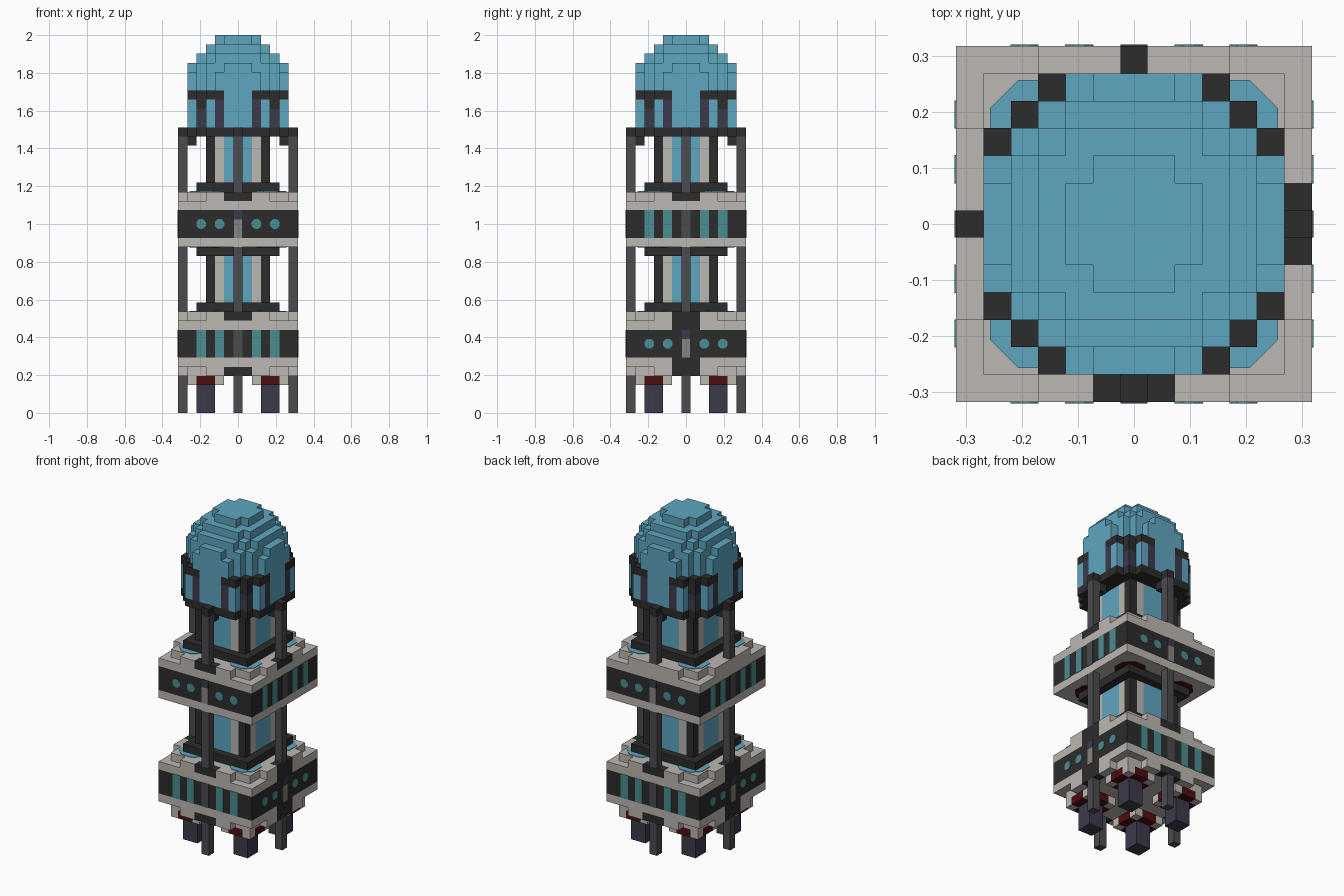
import bpy, bmesh
from math import pi, cos, sin
from mathutils import Vector

cube = bpy.data.objects.get("Cube")
if cube:
    bpy.data.objects.remove(cube, do_unlink=True)

U = 2 / 41  # block size


def material(name, rgb):
    lin = [((c / 255 + 0.055) / 1.055) ** 2.4 for c in rgb] + [1]
    m = bpy.data.materials.new(name)
    m.use_nodes = True
    m.diffuse_color = lin
    m.node_tree.nodes["Principled BSDF"].inputs["Base Color"].default_value = lin
    return m


BLUE = material("glass blue", (95, 166, 192))
STONE = material("pale stone", (188, 183, 177))
BLACK = material("charcoal", (44, 44, 44))
STEEL = material("dark steel", (76, 76, 80))
NAVY = material("slate navy", (60, 58, 75))
RED = material("deep red", (76, 14, 16))
TEAL = material("window teal", (74, 142, 146))
GREY = material("mid grey", (136, 134, 131))

grid = {}    # block position -> part name
colour = {}  # part name -> material


def put(part, mat, cells):
    colour[part] = mat
    for c in cells:
        grid[c] = part


def box(xs, ys, zs):
    """Blocks of an inclusive range on each axis."""
    return [(x, y, z) for x in range(xs[0], xs[1] + 1)
            for y in range(ys[0], ys[1] + 1) for z in range(zs[0], zs[1] + 1)]


def square(r, z0, z1):
    return box((-r, r), (-r, r), (z0, z1))


def disc(limit, z0, z1):
    return [c for c in square(6, z0, z1) if c[0] ** 2 + c[1] ** 2 <= limit]


def stepped(z):
    """Square layer with its corners cut in."""
    return [c for c in square(6, z, z)
            if max(abs(c[0]), abs(c[1])) <= 5 or min(abs(c[0]), abs(c[1])) <= 3]


def four(x, y):
    return {(x, y), (-y, x), (-x, -y), (y, -x)}


def eight(x, y):
    return four(x, y) | four(y, x)


def column(points, z0, z1):
    return [(x, y, z) for x, y in points for z in range(z0, z1 + 1)]


# Support poles, with arms and caps under the dome
put("support_poles", STEEL, column(four(6, 0), 0, 29))
put("pole_arms", BLACK, column(four(5, 0), 29, 29))

# Two glazed core sections between square flanges
for name, low, high in (("lower", 12, 16), ("upper", 25, 29)):
    put(name + "_core_glass", BLUE, square(3, low, high))
    put(name + "_core_trim", STONE, column(eight(2, 3), low, high))
    put(name + "_core_corners", BLACK, column(four(3, 3), low, high))
for z in (11, 17, 24):
    put("core_flanges", BLACK, square(4, z, z))

# Wide decks: pale slabs around a dark band
for name, base, band in (("lower", 5, 6), ("upper", 18, 19)):
    put(name + "_deck", STONE, square(6, base, base)
        + square(6, band + 3, band + 3) + stepped(band + 4))
    put(name + "_deck_band", BLACK, square(6, band, band + 2))
put("lower_deck", STONE, stepped(4))

# Pole clamps
for s in (-6, 6):
    put("lower_clamps", BLACK, box((s, s), (-1, 1), (4, 10)))
    for z in (4, 10):
        put("lower_clamps", BLACK, box((-1, 1), (s, s), (z, z)))
put("upper_clamps", BLACK, box((-1, 1), (-6, -6), (23, 23))
    + box((6, 6), (-1, 1), (23, 23)))

# Engines: nozzle, red collar and four corner blocks each
for sx in (-1, 1):
    for sy in (-1, 1):
        for x in range(2, 6):
            for y in range(2, 6):
                ends = (x in (2, 5)) + (y in (2, 5))
                if ends == 2:
                    put("engine_skirts", STONE, [(sx * x, sy * y, 3)])
                else:
                    put("engine_collars", RED, [(sx * x, sy * y, 3)])
                if ends == 0:
                    put("engine_nozzles", NAVY, column([(sx * x, sy * y)], 0, 2))

# Dome base, round wall and stepped cap
put("dome_base", BLACK, disc(34, 30, 30) + column(four(6, 0), 30, 30))
put("dome", BLUE, disc(30, 31, 34) + column(eight(3, 5), 31, 33))
for step in range(6):
    put("dome", BLUE, disc(30.25 - step * step, 35 + step, 35 + step))
put("dome_posts", NAVY, column(eight(2, 5), 31, 33) + column(four(4, 4), 31, 32))
put("dome_frame", BLACK, column(eight(2, 5) | eight(3, 5) | four(4, 4), 34, 34)
    + column(four(4, 4), 33, 33))


def finish(name, bm, mat):
    mesh = bpy.data.meshes.new(name)
    bm.to_mesh(mesh)
    bm.free()
    mesh.materials.append(mat)
    bpy.context.collection.objects.link(bpy.data.objects.new(name, mesh))


def build_blocks(part):
    """Mesh the exposed block faces of one part."""
    bm = bmesh.new()
    for cell in [c for c, p in grid.items() if p == part]:
        centre = Vector((cell[0], cell[1], cell[2] + 0.5))
        for axis in range(3):
            for sign in (-1, 1):
                n = Vector((0, 0, 0))
                n[axis] = sign
                if tuple(int(a + b) for a, b in zip(cell, n)) in grid:
                    continue
                a = Vector((0, 0, 0))
                a[(axis + 1) % 3] = 1
                b = n.cross(a)
                bm.faces.new([bm.verts.new((centre + (n + i * a + j * b) / 2) * U)
                              for i, j in ((-1, -1), (1, -1), (1, 1), (-1, 1))])
    bmesh.ops.remove_doubles(bm, verts=bm.verts, dist=U / 100)
    finish(part, bm, mat=colour[part])


for part in colour:
    build_blocks(part)


def plate(name, mat, centre, n, outline):
    """Thin raised plate facing n; outline and centre in block units."""
    n = Vector(n)
    across = Vector((0, 0, 1)).cross(n) if n.z == 0 else Vector((1, 0, 0))
    up = n.cross(across)
    bm = bmesh.new()
    ring = [bm.verts.new((Vector(centre) + across * p + up * q) * U) for p, q in outline]
    face = bm.faces.new(ring)
    new = bmesh.ops.extrude_face_region(bm, geom=[face])["geom"]
    bmesh.ops.translate(bm, vec=n * 0.003,
                        verts=[v for v in new if isinstance(v, bmesh.types.BMVert)])
    bmesh.ops.recalc_face_normals(bm, faces=bm.faces)
    finish(name, bm, mat)


def rect(w, h):
    return [(-w, -h), (w, -h), (w, h), (-w, h)]


def octagon(r):
    return [(r * cos(pi * (k + 0.5) / 4), r * sin(pi * (k + 0.5) / 4)) for k in range(8)]


# Deck windows: round on one pair of sides, tall bars on the other
for name, mid, round_axis in (("lower", 7.5, 0), ("upper", 20.5, 1)):
    for axis in (0, 1):
        for sign in (-1, 1):
            n = [0, 0, 0]
            n[axis] = sign
            is_round = axis == round_axis
            for t in (-4, -2, 2, 4):
                c = [t, t, mid]
                c[axis] = sign * 6.5
                plate(name + ("_round_window" if is_round else "_bar_window"), TEAL, c, n,
                      octagon(0.56) if is_round else rect(0.5, 1.5))
            c = [0, 0, mid]
            c[axis] = sign * 6.5
            if is_round:
                c[2] = mid - 0.5
                plate(name + "_latch", GREY, c, n, rect(0.45, 1))
                c[2] = mid + 1
                plate(name + "_latch_top", NAVY, c, n, rect(0.45, 0.5))
            else:
                plate(name + "_pole_strip", STEEL, c, n, rect(0.5, 1.5))

# Glowing sockets on the deck tops and red ones beneath the upper deck
for sx in (-3.5, 3.5):
    for sy in (-3.5, 3.5):
        for z in (11, 24):
            plate("deck_socket", BLUE, (sx, sy, z), (0, 0, 1), octagon(1.9))
        plate("underside_socket", RED, (sx, sy, 18), (0, 0, -1), octagon(1.9))
